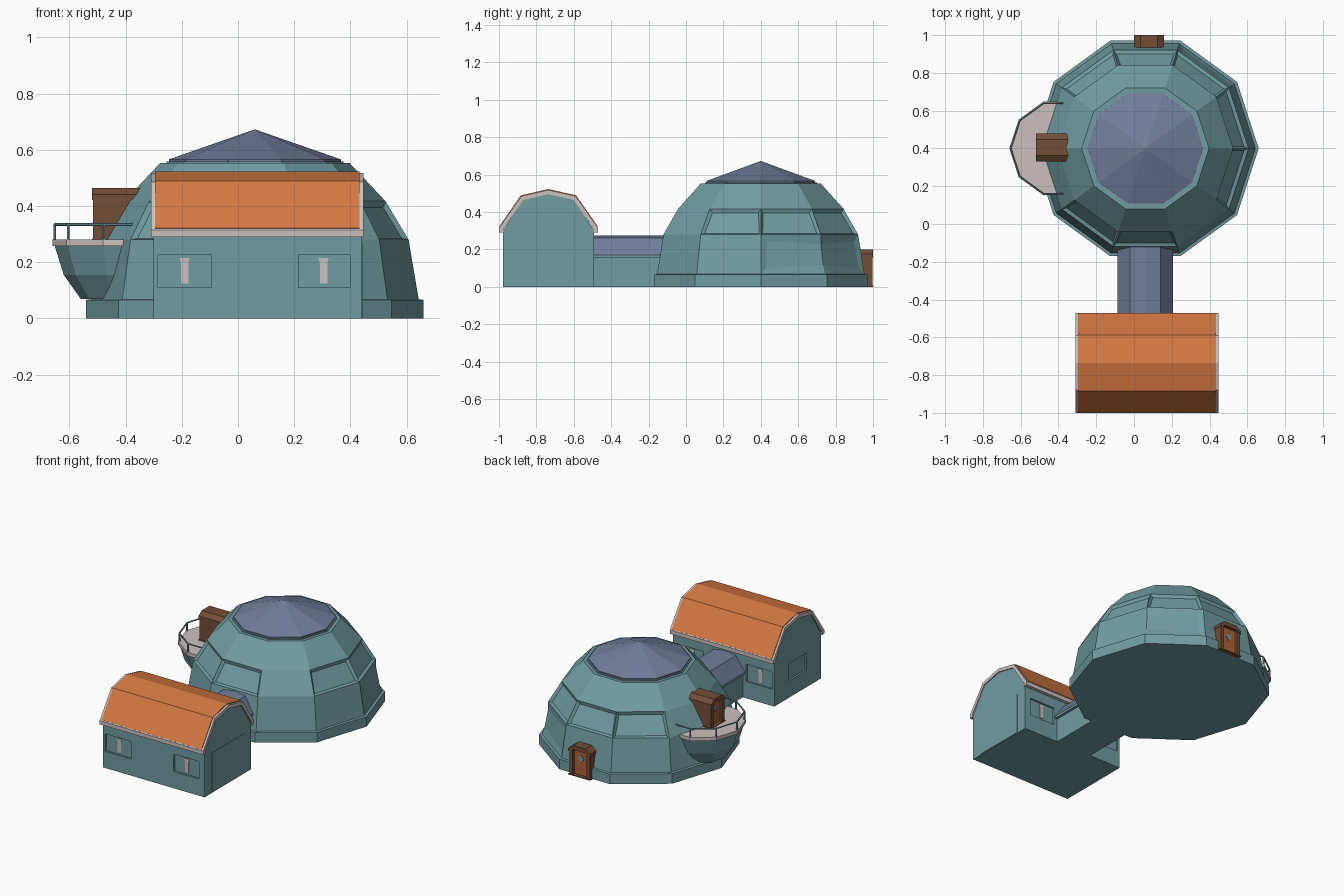
import bpy, bmesh, math
from mathutils import Vector, Matrix

if "Cube" in bpy.data.objects:
    bpy.data.objects.remove(bpy.data.objects["Cube"])


def mat(name, rgb):
    m = bpy.data.materials.new(name)
    m.diffuse_color = (*rgb, 1)
    m.use_nodes = True
    m.node_tree.nodes["Principled BSDF"].inputs["Base Color"].default_value = m.diffuse_color
    return m


TEAL = mat("teal_wall", (0.165, 0.335, 0.36))
SLATE = mat("slate_roof", (0.165, 0.205, 0.325))
ORANGE = mat("orange_roof", (0.66, 0.19, 0.055))
PALE = mat("pale_trim", (0.60, 0.53, 0.52))
BROWN = mat("brown_frame", (0.17, 0.075, 0.037))
DOOR = mat("door_wood", (0.42, 0.12, 0.035))
GLASS = mat("door_glass", (0.16, 0.30, 0.40))


def finish(name, bm, material, matrix=None):
    bmesh.ops.recalc_face_normals(bm, faces=bm.faces)
    if matrix:
        bm.transform(matrix)
    me = bpy.data.meshes.new(name)
    bm.to_mesh(me)
    bm.free()
    me.materials.append(material)
    ob = bpy.data.objects.new(name, me)
    bpy.context.collection.objects.link(ob)
    return ob


def prism(name, pts, axis, a, b, material, matrix=None):
    """Extrude a (u, z) outline along x or y."""
    bm = bmesh.new()
    place = (lambda u, v, t: (t, u, v)) if axis == 'x' else (lambda u, v, t: (u, t, v))
    lo = [bm.verts.new(place(u, v, a)) for u, v in pts]
    hi = [bm.verts.new(place(u, v, b)) for u, v in pts]
    bm.faces.new(lo)
    bm.faces.new(hi)
    n = len(pts)
    for i in range(n):
        bm.faces.new((lo[i], lo[(i + 1) % n], hi[(i + 1) % n], hi[i]))
    return finish(name, bm, material, matrix)


def box(name, x0, x1, y0, y1, z0, z1, material, matrix=None):
    return prism(name, [(x0, z0), (x1, z0), (x1, z1), (x0, z1)], 'y', y0, y1, material, matrix)


def lathe_bm(cx, cy, profile, n=10):
    """Ten-sided stack of rings, capped; returns the mesh and its side faces."""
    bm = bmesh.new()
    rings = []
    for r, z in profile:
        rings.append([bm.verts.new((cx + r * math.cos(math.tau * i / n),
                                    cy + r * math.sin(math.tau * i / n), z)) for i in range(n)])
    bands = [[bm.faces.new((p[i], p[(i + 1) % n], q[(i + 1) % n], q[i])) for i in range(n)]
             for p, q in zip(rings, rings[1:])]
    bm.faces.new(rings[0])
    bm.faces.new(rings[-1])
    return bm, bands


def bar(name, p, q, r, material):
    p, q = Vector(p), Vector(q)
    bm = bmesh.new()
    m = Matrix.Translation((p + q) / 2) @ (q - p).to_track_quat('Z', 'Y').to_matrix().to_4x4()
    bmesh.ops.create_cone(bm, cap_ends=True, segments=6, radius1=r, radius2=r,
                          depth=(q - p).length, matrix=m)
    return finish(name, bm, material)


# --- Dome with recessed windows -------------------------------------------
CX, CY = 0.06, 0.40
bm, bands = lathe_bm(CX, CY, [(0.60, 0), (0.60, 0.066), (0.583, 0.068), (0.547, 0.28),
                              (0.465, 0.417), (0.337, 0.553)])
bmesh.ops.recalc_face_normals(bm, faces=bm.faces)
upper, lower = bands[3], bands[2]
bmesh.ops.inset_individual(bm, faces=[upper[i] for i in (0, 1, 2, 3, 6, 7, 9)],
                           thickness=0.022, depth=-0.015)
bmesh.ops.inset_region(bm, faces=[lower[0], lower[1]], thickness=0.05, depth=-0.008)
finish("dome", bm, TEAL)

bm, _ = lathe_bm(CX, CY, [(0.315, 0.552), (0.315, 0.558)])
finish("dome_rim", bm, TEAL)
bm, _ = lathe_bm(CX, CY, [(0.306, 0.555), (0.306, 0.566), (0.002, 0.672)])
finish("dome_roof", bm, SLATE)

# --- Balcony ---------------------------------------------------------------
BX, BY = -0.40, 0.40
bm, _ = lathe_bm(BX, BY, [(0.16, 0.07), (0.22, 0.155), (0.252, 0.257)])
finish("balcony_bowl", bm, TEAL)
bm, _ = lathe_bm(BX, BY, [(0.26, 0.257), (0.26, 0.28)])
finish("balcony_floor", bm, PALE)
rail = [(BX + 0.252 * math.cos(math.radians(a)), BY + 0.252 * math.sin(math.radians(a)))
        for a in range(108, 253, 36)]
for i, (x, y) in enumerate(rail):
    bar(f"rail_post_{i}", (x, y, 0.275), (x, y, 0.335), 0.005, TEAL)
path = [(-0.37, rail[0][1])] + rail + [(-0.37, rail[-1][1])]
for i, (p, q) in enumerate(zip(path, path[1:])):
    bar(f"handrail_{i}", (*p, 0.334), (*q, 0.334), 0.005, TEAL)


# --- Doors: frame with a chamfered hood; local front is +y -------------------
def door(prefix, m):
    for s in (-1, 1):
        x = sorted((s * 0.05, s * 0.075))
        box(f"{prefix}_post", x[0], x[1], -0.17, -0.004, 0, 0.17, BROWN, m)
    hood = [(-0.08, 0.155), (-0.08, 0.175), (-0.045, 0.2), (0.045, 0.2),
            (0.08, 0.175), (0.08, 0.155), (0.045, 0.172), (-0.045, 0.172)]
    prism(f"{prefix}_hood", hood, 'y', -0.17, 0, BROWN, m)
    box(f"{prefix}_sill", -0.08, 0.08, -0.1, 0, 0, 0.006, BROWN, m)
    box(f"{prefix}_panel", -0.052, 0.052, -0.16, -0.022, 0, 0.174, DOOR, m)
    prism(f"{prefix}_window", [(-0.022, 0.115), (0, 0.088), (0.022, 0.115), (0, 0.142)],
          'y', -0.024, -0.017, GLASS, m)


door("ground_door", Matrix.Translation((0.08, 1.0, 0)))
door("balcony_door", Matrix.Translation((-0.52, 0.405, 0.278)) @ Matrix.Rotation(math.pi / 2, 4, 'Z')
     @ Matrix.Diagonal((0.92, 1, 0.93, 1)))

# --- Corridor between house and dome ----------------------------------------
box("corridor_walls", CX - 0.13, CX + 0.13, -0.5, 0.0, 0, 0.17, TEAL)
box("corridor_eaves", CX - 0.147, CX + 0.147, -0.495, -0.05, 0.155, 0.17, TEAL)
prism("corridor_roof", [(CX - 0.147, 0.17), (CX + 0.147, 0.17), (CX + 0.08, 0.262),
                        (CX, 0.274), (CX - 0.08, 0.262)], 'y', -0.495, 0.0, SLATE)

# --- House --------------------------------------------------------------------
HY = -0.735


def mirrored(half):
    """Mirror (offset, z) points about the ridge; the last point lies on it."""
    return [(HY - u, z) for u, z in half] + [(HY + u, z) for u, z in half[-2::-1]]


walls = prism("house_walls", mirrored([(0.243, 0), (0.243, 0.30), (0.135, 0.47), (0, 0.50)]),
              'x', -0.30, 0.44, TEAL)

# Shallow window recesses cut into front, back and left walls
D = 0.012
holes = []
for x0, x1 in ((-0.285, -0.095), (0.215, 0.40)):
    holes.append((x0, x1, HY - 0.3, HY - 0.243 + D))
    holes.append((x0, x1, HY + 0.243 - D, HY + 0.3))
holes.append((-0.35, -0.30 + D, HY - 0.095, HY + 0.095))
for h in holes:
    cutter = box("window_cutter", *h, 0.11, 0.225, TEAL)
    cutter.hide_render = True
    mod = walls.modifiers.new("recess", 'BOOLEAN')
    mod.object = cutter
    mod.solver = 'EXACT'
    bpy.context.view_layer.objects.active = walls
    bpy.ops.object.modifier_apply(modifier=mod.name)
    bpy.data.objects.remove(cutter)

# Pale ornaments inside the long-wall windows
for i, x in enumerate((-0.19, 0.305)):
    for side, s in (("front", -1), ("back", 1)):
        y = HY + s * (0.243 - D)
        prism(f"{side}_ornament_{i}", [(x - 0.013, 0.125), (x + 0.013, 0.125), (x + 0.013, 0.195),
                                       (x + 0.018, 0.215), (x - 0.018, 0.215), (x - 0.013, 0.195)],
              'y', y - 0.003, y + 0.003, PALE)

# Large panel on the right gable
box("gable_panel", 0.43, 0.443, HY - 0.17, HY + 0.17, 0.003, 0.265, TEAL)

# Pale roof shell, with orange cladding set in from the gable ends
outer = [(0.265, 0.29), (0.265, 0.315), (0.145, 0.485), (0, 0.518)]
inner = [(0.24, 0.29), (0.24, 0.31), (0.135, 0.465), (0, 0.495)]
prism("roof_shell", mirrored(outer) + mirrored(inner)[::-1], 'x', -0.31, 0.447, PALE)
clad = [(0.264, 0.322), (0.148, 0.489), (0, 0.523)]
under = [(0.255, 0.316), (0.14, 0.478), (0, 0.51)]
prism("roof_cladding", mirrored(clad) + mirrored(under)[::-1], 'x', -0.296, 0.433, ORANGE)
